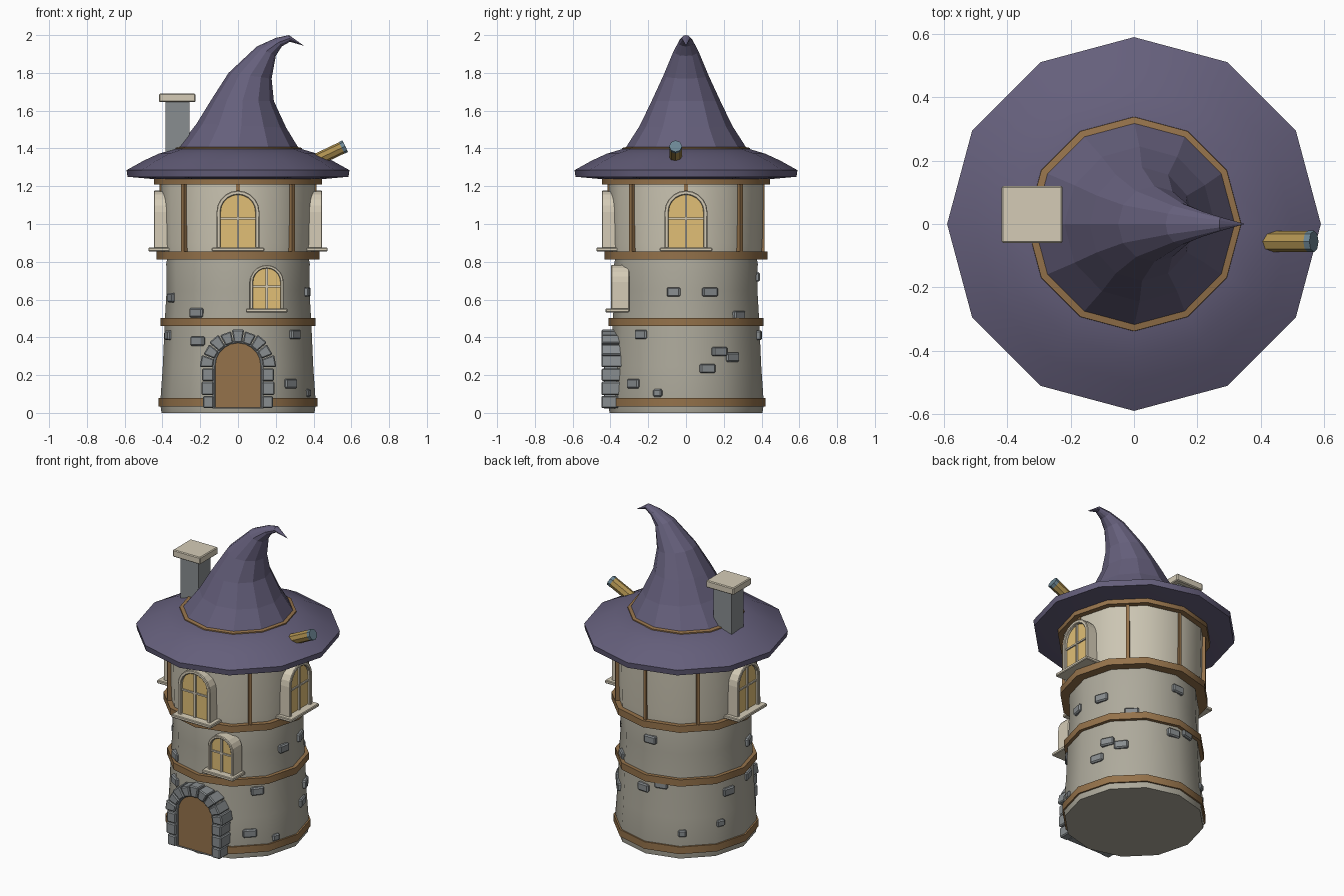
import bpy, bmesh
from math import sin, cos, pi, radians, atan2
from mathutils import Matrix, Vector

if "Cube" in bpy.data.objects:
    bpy.data.objects.remove(bpy.data.objects["Cube"])

def mat(name, c):
    m = bpy.data.materials.new(name)
    m.diffuse_color = (*c, 1)
    m.use_nodes = True
    m.node_tree.nodes["Principled BSDF"].inputs["Base Color"].default_value = m.diffuse_color
    return m

STONE = mat("stone", (0.25, 0.27, 0.28))
WALL = mat("wall", (0.42, 0.40, 0.33))
PLASTER = mat("plaster", (0.60, 0.56, 0.45))
WOOD = mat("wood", (0.30, 0.17, 0.07))
CLOTH = mat("hat_cloth", (0.13, 0.115, 0.20))
CREAM = mat("cream", (0.66, 0.60, 0.47))
GLASS = mat("window_glow", (0.75, 0.52, 0.18))
BRASS = mat("brass", (0.42, 0.28, 0.08))
LENS = mat("lens", (0.15, 0.24, 0.30))
N = 12

def finish(bm, name, m, smooth=None, bevel=0):
    bmesh.ops.recalc_face_normals(bm, faces=bm.faces)
    me = bpy.data.meshes.new(name)
    bm.to_mesh(me)
    bm.free()
    ob = bpy.data.objects.new(name, me)
    bpy.context.collection.objects.link(ob)
    me.materials.append(m)
    if bevel:
        b = ob.modifiers.new("bevel", 'BEVEL')
        b.width, b.segments = bevel, 1
    if smooth:
        bpy.ops.object.select_all(action='DESELECT')
        ob.select_set(True)
        bpy.context.view_layer.objects.active = ob
        bpy.ops.object.shade_smooth_by_angle(angle=radians(smooth))
    return ob

def bridge(bm, loops, closed=False):
    pairs = list(zip(loops, loops[1:]))
    if closed:
        pairs.append((loops[-1], loops[0]))
    for a, b in pairs:
        n = len(a)
        for i in range(n):
            bm.faces.new((a[i], a[(i + 1) % n], b[(i + 1) % n], b[i]))

def lathe(name, prof, m, closed=False, smooth=35):
    bm = bmesh.new()
    loops = [[bm.verts.new((r * cos(2 * pi * i / N), r * sin(2 * pi * i / N), z))
              for i in range(N)] for r, z in prof]
    bridge(bm, loops, closed)
    if not closed:
        bm.faces.new(loops[0])
        bm.faces.new(loops[-1])
    return finish(bm, name, m, smooth)

def prism(name, pts, y0, y1, m, M=Matrix(), bevel=0):
    """Outline in x-z, extruded between two depths."""
    bm = bmesh.new()
    loops = [[bm.verts.new(M @ Vector((x, y, z))) for x, z in pts] for y in (y0, y1)]
    bridge(bm, loops)
    for l in loops:
        bm.faces.new(l)
    return finish(bm, name, m, bevel=bevel)

def box(name, x0, x1, y0, y1, z0, z1, m, M=Matrix(), bevel=0):
    return prism(name, [(x0, z0), (x1, z0), (x1, z1), (x0, z1)], y0, y1, m, M, bevel)

def arch(w, z0, zs, n=10):
    return [(-w, z0), (w, z0)] + [(w * cos(pi * i / n), zs + w * sin(pi * i / n)) for i in range(n + 1)]

def arch_frame(name, outer, inner, y0, y1, m, M=Matrix()):
    bm = bmesh.new()
    loops = [[bm.verts.new(M @ Vector((x, y, z))) for x, z in p]
             for p, y in ((outer, y0), (outer, y1), (inner, y1), (inner, y0))]
    bridge(bm, loops, True)
    return finish(bm, name, m, bevel=0.004)

# tower walls
lathe("lower_wall", [(0.405, 0), (0.412, 0.05), (0.398, 0.25), (0.388, 0.48),
                     (0.378, 0.65), (0.38, 0.79), (0.37, 0.84)], WALL)
lathe("upper_wall", [(0.40, 0.83), (0.406, 0.9), (0.412, 1.25)], PLASTER)

# timber rings
for name, r, z0, z1 in (("base_ring", 0.42, 0.035, 0.08), ("middle_ring", 0.41, 0.46, 0.503),
                        ("upper_ring", 0.432, 0.813, 0.855), ("eave_ring", 0.446, 1.21, 1.24)):
    lathe(name, [(0.35, z0), (r, z0), (r, z1), (0.35, z1)], WOOD, True)

# upright posts of the upper storey
for k in range(8):
    box(f"post_{k}", -0.01, 0.01, -0.415, -0.37, 0.84, 1.22, WOOD, Matrix.Rotation(k * pi / 4, 4, 'Z'))

# hat brim and band
lathe("hat_brim", [(0.30, 1.238), (0.45, 1.238), (0.585, 1.25), (0.59, 1.285), (0.50, 1.335),
                   (0.42, 1.372), (0.32, 1.402)], CLOTH, smooth=40)
lathe("hat_band", [(0.30, 1.38), (0.34, 1.385), (0.338, 1.403), (0.30, 1.41)], WOOD, True)

# bent hat cone: left point, right point and half depth of each ring
RINGS = [(-.325, 1.395, .325, 1.395, .325), (-.22, 1.53, .255, 1.51, .245), (-.14, 1.66, .19, 1.65, .18),
         (-.05, 1.80, .178, 1.77, .12), (.10, 1.94, .20, 1.89, .066), (.20, 1.985, .232, 1.94, .04),
         (.27, 2.0, .275, 1.965, .022)]
bm = bmesh.new()
loops = []
for xl, zl, xr, zr, w in RINGS:
    c, h = Vector(((xl + xr) / 2, 0, (zl + zr) / 2)), Vector(((xr - xl) / 2, 0, (zr - zl) / 2))
    loops.append([bm.verts.new(c + h * cos(2 * pi * i / N) + Vector((0, w * sin(2 * pi * i / N), 0)))
                  for i in range(N)])
bridge(bm, loops)
bm.faces.new(loops[0])
tip = bm.verts.new((0.35, 0, 1.943))
for i in range(N):
    bm.faces.new((loops[-1][i], loops[-1][(i + 1) % N], tip))
finish(bm, "hat_cone", CLOTH)

# chimney
box("chimney_stack", -0.385, -0.258, -0.03, 0.09, 1.30, 1.65, STONE)
box("chimney_cap", -0.418, -0.225, -0.06, 0.12, 1.645, 1.69, CREAM, bevel=0.005)

# telescope
def tube(name, r, a, b, m):
    d = Vector(b) - Vector(a)
    M = Matrix.Translation((Vector(a) + Vector(b)) / 2) @ d.to_track_quat('Z', 'Y').to_matrix().to_4x4()
    bm = bmesh.new()
    bmesh.ops.create_cone(bm, cap_ends=True, segments=8, radius1=r, radius2=r, depth=d.length, matrix=M)
    finish(bm, name, m)

tube("telescope_tube", 0.033, (0.37, -0.055, 1.318), (0.553, -0.055, 1.405), BRASS)
tube("telescope_lens", 0.034, (0.549, -0.055, 1.403), (0.568, -0.055, 1.412), LENS)

# windows
def window(name, M, w, z0, zs, front, back, t):
    inner = arch(w - t, z0 + t * 0.6, zs)
    arch_frame(name + "_frame", arch(w, z0, zs), inner, front, back, CREAM, M)
    prism(name + "_pane", inner, front + 0.018, back, GLASS, M)
    zm = z0 + (zs + w - z0) * 0.53
    box(name + "_mullion", -0.006, 0.006, front + 0.008, back, z0, zs + w - t / 2, CREAM, M)
    box(name + "_crossbar", t / 2 - w, w - t / 2, front + 0.010, back, zm - 0.005, zm + 0.005, CREAM, M)
    box(name + "_sill", -w * 1.22, w * 1.22, front - 0.03, back, z0 - 0.008, z0 + 0.012, CREAM, M, 0.004)

for name, a in (("front_window", 0), ("right_window", pi / 2), ("left_window", -pi / 2)):
    window(name, Matrix.Rotation(a, 4, 'Z'), 0.114, 0.863, 1.063, -0.445, -0.36, 0.022)
window("small_window", Matrix.Translation((0.152, 0, 0)), 0.09, 0.54, 0.693, -0.396, -0.30, 0.018)

# door with stone surround
prism("door", arch(0.122, 0.025, 0.25), -0.428, -0.34, WOOD)
arch_frame("door_frame", arch(0.135, 0.022, 0.25), arch(0.12, 0.028, 0.25), -0.435, -0.34, STONE)
for s in (-1, 1):
    for k, (z0, z1, x1) in enumerate(((0.025, 0.09, 0.185), (0.094, 0.165, 0.193), (0.169, 0.235, 0.19))):
        xs = sorted((s * 0.128, s * x1))
        box(f"jamb_stone_{s}_{k}", *xs, -0.448, -0.32, z0, z1, STONE, bevel=0.006)
V = 9
for k in range(V):
    a0, a1 = pi * (k + 0.04) / V, pi * (k + 0.96) / V
    ro = 0.203 if k % 2 == 0 else 0.196
    pts = [(r * cos(a), 0.24 + r * sin(a)) for r, a in ((0.133, a0), (ro, a0), (ro, a1), (0.133, a1))]
    prism(f"arch_stone_{k}", pts, -0.448, -0.32, STONE, bevel=0.006)

# loose wall stones: compass angle, height, half width
STONES = [(-38, .415, .038), (-45, .155, .042), (-22, .105, .024), (20, .64, .042), (48, .515, .042),
          (27, .325, .042), (39, .295, .042), (17, .235, .042), (86, .41, .04), (92, .72, .04),
          (103, .45, .04), (165, .38, .04), (155, .20, .026), (122, .16, .024), (195, .41, .04),
          (200, .61, .04), (235, .53, .042), (237, .38, .042), (-10, .64, .036)]
for k, (deg, z, w) in enumerate(STONES):
    dev = radians((deg % 30) - 15)
    r = (0.408 - 0.045 * z) * cos(pi / 12) / cos(dev)
    h = 0.025 if w > 0.03 else 0.021
    box(f"wall_stone_{k}", -w, w, -r - 0.018, -r + 0.04, z - h, z + h, STONE,
        Matrix.Rotation(radians(deg + 90), 4, 'Z'), 0.007)
